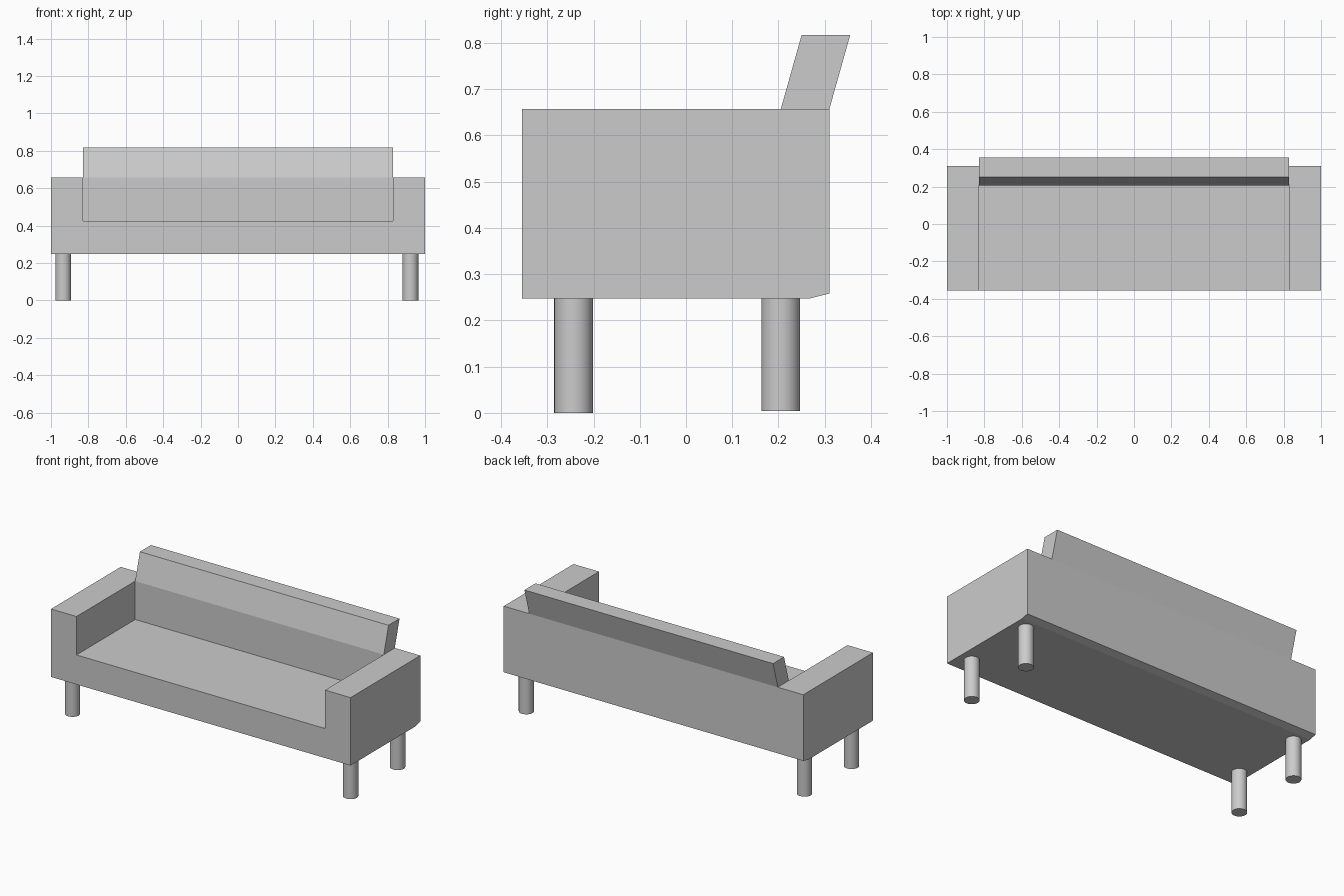
import bpy
import math

if "Cube" in bpy.data.objects:
    bpy.data.objects.remove(bpy.data.objects["Cube"])


def loft(name, sections):
    """Closed solid through a list of matching outlines, flat shaded."""
    n = len(sections[0])
    verts = [v for s in sections for v in s]
    faces = [tuple(range(n)), tuple(range(len(verts) - n, len(verts)))]
    for k in range(len(sections) - 1):
        a, b = k * n, (k + 1) * n
        faces += [(a + i, a + (i + 1) % n, b + (i + 1) % n, b + i) for i in range(n)]
    mesh = bpy.data.meshes.new(name)
    mesh.from_pydata(verts, [], faces)
    obj = bpy.data.objects.new(name, mesh)
    bpy.context.collection.objects.link(obj)
    bpy.context.view_layer.objects.active = obj
    bpy.ops.object.mode_set(mode='EDIT')
    bpy.ops.mesh.select_all(action='SELECT')
    bpy.ops.mesh.normals_make_consistent(inside=False)
    bpy.ops.object.mode_set(mode='OBJECT')
    return obj


BOTTOM, SEAT, ARM, TOP = 0.247, 0.425, 0.657, 0.817
INNER = 0.83                      # inner side of the arms
FRONT, BACK = -0.355, 0.31


# Seat base and arms: U-shaped outline, lower back edge chamfered
def u_section(y, bottom):
    outline = [(-1, bottom), (1, bottom), (1, ARM), (INNER, ARM),
               (INNER, SEAT), (-INNER, SEAT), (-INNER, ARM), (-1, ARM)]
    return [(x, y, z) for x, z in outline]


loft("seat_and_arms", [u_section(FRONT, BOTTOM), u_section(0.265, BOTTOM),
                       u_section(BACK, BOTTOM + 0.011)])

# Backrest: upright to arm height, then leaning backwards
profile = [(0.205, SEAT), (0.205, ARM), (0.25, TOP),
           (0.355, TOP), (BACK, ARM), (BACK, SEAT)]
loft("backrest", [[(x, y, z) for y, z in profile] for x in (-INNER, INNER)])

# Round legs
for side, x in (("left", -0.935), ("right", 0.922)):
    for end, y, foot in (("front", -0.243, 0.0), ("rear", 0.205, 0.004)):
        bpy.ops.mesh.primitive_cylinder_add(
            vertices=32, radius=0.042, depth=BOTTOM - foot,
            location=(x, y, (BOTTOM + foot) / 2))
        bpy.context.object.name = f"{end}_{side}_leg"
        bpy.ops.object.shade_smooth_by_angle(angle=math.radians(30))
